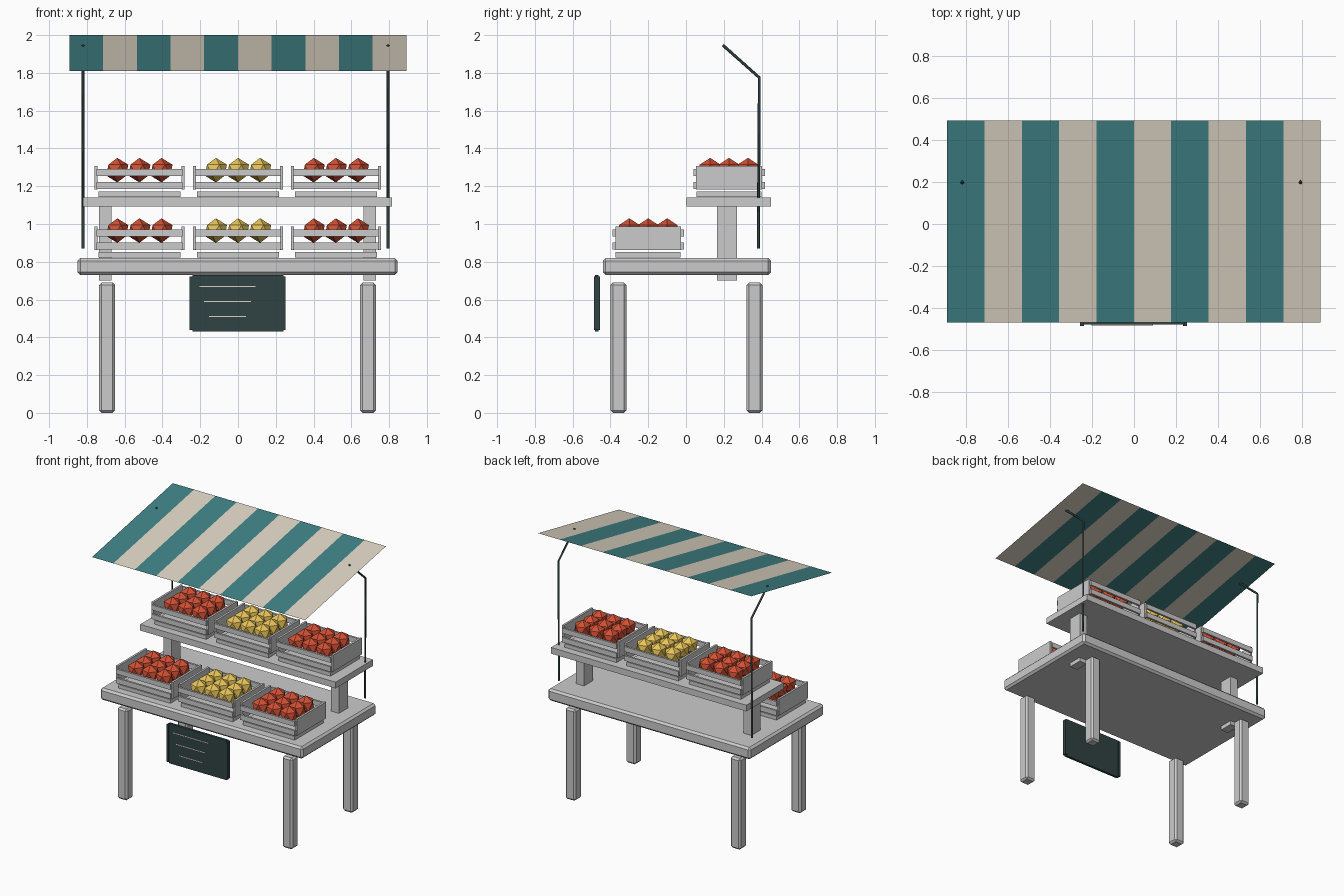
import bpy, bmesh
from mathutils import Matrix

if "Cube" in bpy.data.objects:
    bpy.data.objects.remove(bpy.data.objects["Cube"])


def material(name, rgb):
    m = bpy.data.materials.new(name)
    m.diffuse_color = (*rgb, 1)
    m.use_nodes = True
    m.node_tree.nodes["Principled BSDF"].inputs["Base Color"].default_value = m.diffuse_color
    return m


TEAL = material("teal_cloth", (0.05, 0.22, 0.235))
CREAM = material("cream_cloth", (0.72, 0.65, 0.54))
RED = material("red_fruit", (0.64, 0.08, 0.035))
YELLOW = material("yellow_fruit", (0.80, 0.55, 0.10))
SLATE = material("dark_slate", (0.03, 0.055, 0.055))


def finish(name, bm, mats=()):
    me = bpy.data.meshes.new(name)
    bm.to_mesh(me)
    bm.free()
    for m in mats:
        me.materials.append(m)
    ob = bpy.data.objects.new(name, me)
    bpy.context.collection.objects.link(ob)
    return ob


def add_box(bm, x0, x1, y0, y1, z0, z1):
    mat = (Matrix.Translation(((x0 + x1) / 2, (y0 + y1) / 2, (z0 + z1) / 2))
           @ Matrix.Diagonal((x1 - x0, y1 - y0, z1 - z0, 1)))
    bmesh.ops.create_cube(bm, size=1, matrix=mat)


def box(name, dims, bevel=0, mat=None):
    bm = bmesh.new()
    add_box(bm, *dims)
    ob = finish(name, bm, [mat] if mat else [])
    if bevel:
        mod = ob.modifiers.new("bevel", 'BEVEL')
        mod.width = bevel
        mod.segments = 1
    return ob


# Table top, legs, raised shelf and its posts
box("table_top", (-0.85, 0.845, -0.44, 0.45, 0.73, 0.82), 0.015)
for side, x in (("left", -0.693), ("right", 0.688)):
    for end, y in (("front", -0.358), ("back", 0.363)):
        box(f"{side}_{end}_leg", (x - 0.042, x + 0.042, y - 0.042, y + 0.042, 0, 0.69), 0.013)
for side, x in (("left", -0.703), ("right", 0.697)):
    box(f"{side}_shelf_post", (x - 0.033, x + 0.033, 0.163, 0.27, 0.70, 1.10))
box("upper_shelf", (-0.82, 0.815, 0.003, 0.45, 1.093, 1.14))


# Slatted crate: floor, two end panels, two slats on each long side
def crate(cx, cy, z):
    bm = bmesh.new()
    add_box(bm, cx - 0.217, cx + 0.217, cy - 0.172, cy + 0.172, z + 0.003, z + 0.031)
    for s in (-1, 1):
        xs = sorted((cx + s * 0.222, cx + s * 0.238))
        add_box(bm, *xs, cy - 0.174, cy + 0.174, z + 0.043, z + 0.167)
        ys = sorted((cy + s * 0.174, cy + s * 0.189))
        for h in (0.045, 0.114):
            add_box(bm, cx - 0.228, cx + 0.228, *ys, z + h, z + h + 0.038)
    finish("crate", bm)


# Faceted fruit in a three by three layer
def fruit(cx, cy, z, mat):
    bm = bmesh.new()
    for i in (-1, 0, 1):
        for j in (-1, 0, 1):
            bmesh.ops.create_icosphere(
                bm, subdivisions=1, radius=0.065,
                matrix=Matrix.Translation((cx + i * 0.117, cy + j * 0.1, z + 0.145)))
    finish("fruit", bm, [mat])


for cy, z in ((-0.2, 0.82), (0.228, 1.14)):
    for cx, mat in ((-0.522, RED), (0, YELLOW), (0.518, RED)):
        crate(cx, cy, z)
        fruit(cx, cy, z, mat)

# Striped awning: one sloping sheet of ten strips
bm = bmesh.new()
rows = []
for i in range(11):
    x = -0.892 + 0.1783 * i
    rows.append((bm.verts.new((x, -0.47, 1.81)), bm.verts.new((x, 0.495, 2.0))))
for i in range(10):
    a, b = rows[i], rows[i + 1]
    f = bm.faces.new((a[0], b[0], b[1], a[1]))
    f.material_index = i % 2
finish("awning", bm, [TEAL, CREAM])

# Thin bent awning poles
for side, x in (("left", -0.82), ("right", 0.795)):
    cu = bpy.data.curves.new(f"{side}_awning_pole", 'CURVE')
    cu.dimensions = '3D'
    cu.bevel_depth = 0.008
    cu.bevel_resolution = 0
    cu.use_fill_caps = True
    sp = cu.splines.new('POLY')
    sp.points.add(2)
    for p, (y, z) in zip(sp.points, ((0.383, 0.87), (0.388, 1.775), (0.195, 1.947))):
        p.co = (x, y, z, 1)
    cu.materials.append(SLATE)
    bpy.context.collection.objects.link(bpy.data.objects.new(f"{side}_awning_pole", cu))

# Hanging chalkboard with side rails and chalk strokes
box("chalkboard", (-0.242, 0.242, -0.481, -0.462, 0.43, 0.73), 0, SLATE)
for side, x in (("left", -0.248), ("right", 0.243)):
    box(f"{side}_board_rail", (x - 0.009, x + 0.009, -0.487, -0.455, 0.44, 0.722), 0, SLATE)
for z, w in ((0.67, 0.295), (0.59, 0.25), (0.51, 0.195)):
    box("chalk_stroke", (-0.056 - w / 2, -0.056 + w / 2, -0.484, -0.48, z - 0.003, z + 0.003), 0, CREAM)
